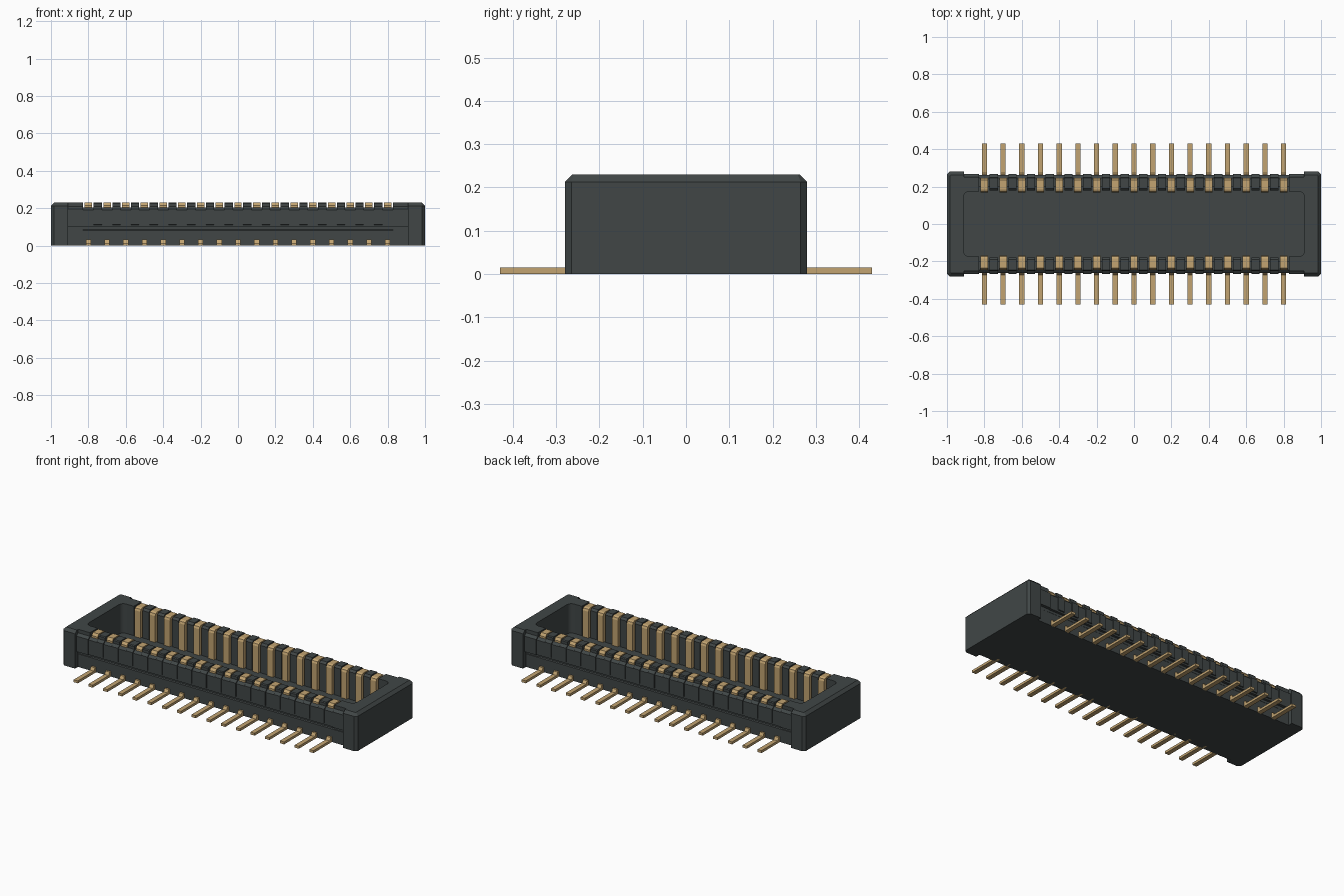
import bpy, bmesh, math

cube = bpy.data.objects.get("Cube")
if cube:
    bpy.data.objects.remove(cube, do_unlink=True)


def material(name, rgb):
    m = bpy.data.materials.new(name)
    m.use_nodes = True
    m.diffuse_color = (*rgb, 1)
    bsdf = m.node_tree.nodes["Principled BSDF"]
    bsdf.inputs["Base Color"].default_value = (*rgb, 1)
    bsdf.inputs["Roughness"].default_value = 0.5
    return m


PLASTIC = material("dark grey plastic", (0.052, 0.062, 0.062))
GOLD = material("gold metal", (0.54, 0.37, 0.165))

PITCH = 0.1
PINS = [(i - 8) * PITCH for i in range(17)]
GAPS = [(i - 7.5) * PITCH for i in range(16)]


def add_prism(bm, points, axis, lo, hi):
    """Extrude a (y, z) outline along x, or an (x, y) outline along z."""
    if axis == "x":
        verts = [bm.verts.new((lo, a, b)) for a, b in points]
        step = (hi - lo, 0, 0)
    else:
        verts = [bm.verts.new((a, b, lo)) for a, b in points]
        step = (0, 0, hi - lo)
    face = bm.faces.new(verts)
    ext = bmesh.ops.extrude_face_region(bm, geom=[face], use_keep_orig=True)
    moved = [g for g in ext["geom"] if isinstance(g, bmesh.types.BMVert)]
    bmesh.ops.translate(bm, verts=moved, vec=step)


def finish(name, bm, mat):
    bmesh.ops.recalc_face_normals(bm, faces=bm.faces)
    mesh = bpy.data.meshes.new(name)
    bm.to_mesh(mesh)
    bm.free()
    mesh.materials.append(mat)
    obj = bpy.data.objects.new(name, mesh)
    bpy.context.collection.objects.link(obj)
    return obj


def row(name, points, spans, side, mat):
    """Repeat one cross-section over several x spans on one long side."""
    bm = bmesh.new()
    for lo, hi in spans:
        add_prism(bm, [(side * y, z) for y, z in points], "x", lo, hi)
    return finish(name, bm, mat)


def centred(xs, width):
    return [(x - width / 2, x + width / 2) for x in xs]


# End blocks: C-shaped plan with arms reaching toward the first contact
def end_block(name, side):
    half = [(1.0, 0.265), (0.985, 0.28), (0.91, 0.28), (0.91, 0.25),
            (0.83, 0.25), (0.83, 0.175)]
    for k in range(5):
        a = math.radians(90 - 22.5 * k)
        half.append((0.88 + 0.03 * math.cos(a), 0.145 + 0.03 * math.sin(a)))
    plan = half + [(x, -y) for x, y in reversed(half)]
    bm = bmesh.new()
    add_prism(bm, [(side * x, y) for x, y in plan], "z", 0, 0.23)
    rim = [e for e in bm.edges if all(
        v.co.z > 0.2 and (abs(v.co.x) > 0.98 or abs(v.co.y) > 0.27) for v in e.verts)]
    bmesh.ops.bevel(bm, geom=rim, offset=0.017, segments=1, affect="EDGES")
    finish(name, bm, PLASTIC)


end_block("left_end_block", 1)
end_block("right_end_block", -1)

# Cavity floor
bm = bmesh.new()
add_prism(bm, [(-0.25, 0), (0.25, 0), (0.25, 0.05), (-0.25, 0.05)], "x", -0.92, 0.92)
finish("base_floor", bm, PLASTIC)

# Cross-sections as (distance from centre line, height)
wall = [(0.2, 0), (0.252, 0), (0.252, 0.08), (0.247, 0.085), (0.247, 0.1),
        (0.262, 0.1), (0.262, 0.19), (0.245, 0.205), (0.2, 0.205)]
rib = [(0.178, 0.04), (0.21, 0.04), (0.21, 0.1), (0.268, 0.112), (0.268, 0.195),
       (0.25, 0.208), (0.25, 0.225), (0.245, 0.23), (0.19, 0.23), (0.178, 0.218)]
shoulder = [(0.2, 0.1), (0.268, 0.1), (0.268, 0.195), (0.25, 0.208), (0.2, 0.208)]
contact = [(0.168, 0.045), (0.21, 0.045), (0.21, 0.19), (0.247, 0.19),
           (0.247, 0.215), (0.236, 0.23), (0.185, 0.23), (0.173, 0.224), (0.168, 0.212)]
tail = [(0.22, 0), (0.43, 0), (0.43, 0.015), (0.274, 0.015),
        (0.264, 0.032), (0.22, 0.032)]

for label, side in (("front", -1), ("back", 1)):
    row(label + "_wall", wall, [(-0.92, 0.92)], side, PLASTIC)
    row(label + "_wall_ribs", rib, centred(GAPS, 0.044), side, PLASTIC)
    row(label + "_wall_shoulders", shoulder, [(-0.912, -0.83), (0.83, 0.912)], side, PLASTIC)
    row(label + "_contacts", contact, centred(PINS, 0.04), side, GOLD)
    row(label + "_solder_tails", tail, centred(PINS, 0.028), side, GOLD)
